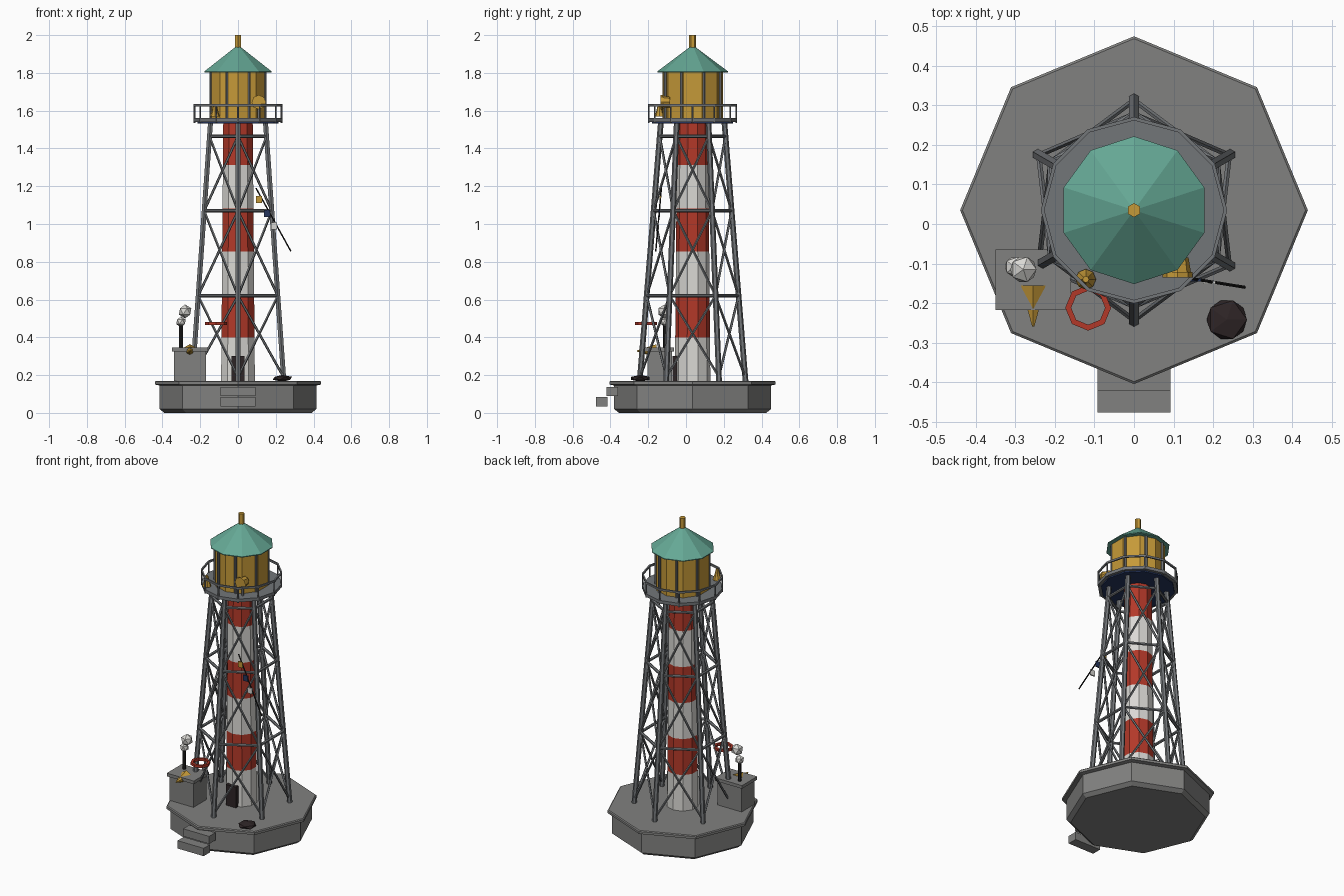
import bpy, bmesh, math
from mathutils import Vector, Matrix

if "Cube" in bpy.data.objects:
    bpy.data.objects.remove(bpy.data.objects["Cube"])

CY = 0.035  # tower axis in y


def mat(name, r, g, b):
    m = bpy.data.materials.new(name)
    m.diffuse_color = (r, g, b, 1)
    m.use_nodes = True
    m.node_tree.nodes["Principled BSDF"].inputs["Base Color"].default_value = m.diffuse_color
    return m


STONE = mat("stone_grey", 0.22, 0.22, 0.215)
STEEL = mat("steel_grey", 0.17, 0.18, 0.19)
RED = mat("signal_red", 0.45, 0.04, 0.022)
WHITE = mat("off_white", 0.70, 0.69, 0.66)
GOLD = mat("brass_gold", 0.56, 0.32, 0.04)
TEAL = mat("copper_green", 0.13, 0.39, 0.30)
BROWN = mat("dark_brown", 0.027, 0.018, 0.019)
BLACK = mat("black", 0.012, 0.012, 0.012)
NAVY = mat("navy", 0.018, 0.035, 0.11)


def finish(name, bm, *mats):
    bmesh.ops.recalc_face_normals(bm, faces=bm.faces)
    me = bpy.data.meshes.new(name)
    bm.to_mesh(me)
    bm.free()
    for m in mats:
        me.materials.append(m)
    ob = bpy.data.objects.new(name, me)
    bpy.context.collection.objects.link(ob)
    return ob


def lathe(bm, profile, n, matrix=Matrix(), closed=False, start=90):
    """Spin (radius, z) points into n flat sides; first corner at +y."""
    rings = []
    for r, z in profile:
        rings.append([bm.verts.new(matrix @ Vector((
            r * math.cos(math.radians(start + 360 * i / n)),
            r * math.sin(math.radians(start + 360 * i / n)), z))) for i in range(n)])
    pairs = list(zip(rings, rings[1:]))
    if closed:
        pairs.append((rings[-1], rings[0]))
    else:
        bm.faces.new(rings[0])
        bm.faces.new(rings[-1])
    for a, b in pairs:
        for i in range(n):
            j = (i + 1) % n
            bm.faces.new((a[i], a[j], b[j], b[i]))


def turned(name, profile, n, m, at=(0, CY, 0), closed=False, rot=Matrix(), start=90):
    bm = bmesh.new()
    lathe(bm, profile, n, Matrix.Translation(at) @ rot, closed, start)
    return finish(name, bm, m)


def beam(bm, a, b, r, n=6):
    a, b = Vector(a), Vector(b)
    q = (b - a).to_track_quat('Z', 'Y').to_matrix().to_4x4()
    lathe(bm, [(r, 0), (r, (b - a).length)], n, Matrix.Translation(a) @ q)


def box(name, x, y, z, m):
    bm = bmesh.new()
    lo, hi = Vector((x[0], y[0], z[0])), Vector((x[1], y[1], z[1]))
    bmesh.ops.create_cube(bm, size=1, matrix=Matrix.Translation((lo + hi) / 2)
                          @ Matrix.Diagonal((*(hi - lo), 1)))
    return finish(name, bm, m)


def ball(name, at, scale, m):
    bm = bmesh.new()
    bmesh.ops.create_icosphere(bm, subdivisions=1, radius=1,
                               matrix=Matrix.Translation(at) @ Matrix.Diagonal((*scale, 1)))
    return finish(name, bm, m)


def polar(r, deg, z):
    t = math.radians(deg)
    return Vector((r * math.cos(t), CY + r * math.sin(t), z))


# octagonal base and steps
turned("base", [(0.39, 0), (0.415, 0.02), (0.415, 0.145), (0.44, 0.15), (0.44, 0.165),
                (0.434, 0.17)], 8, STONE)
box("lower_step", (-0.092, 0.092), (-0.477, -0.415), (0.033, 0.083), STONE)
box("upper_step", (-0.092, 0.092), (-0.422, -0.36), (0.09, 0.138), STONE)

# striped column: bands alternate by height
Z0, Z1, BANDS = 0.17, 1.54, 6
bm = bmesh.new()
lathe(bm, [(0.094 - 0.012 * i / BANDS, Z0 + (Z1 - Z0) * i / BANDS)
           for i in range(BANDS + 1)], 10, Matrix.Translation((0, CY, 0)))
for f in bm.faces:
    band = int((f.calc_center_median().z - Z0) / (Z1 - Z0) * BANDS)
    f.material_index = band % 2
finish("striped_column", bm, WHITE, RED)
box("door", (-0.035, 0.035), (-0.072, -0.03), (0.17, 0.302), BROWN)


# lattice of six legs, rings and cross braces
def leg_point(k, z):
    return polar(0.28 - 0.112 * (z - 0.17) / 1.37, 90 + 60 * k, z)


legs, rings, braces = bmesh.new(), bmesh.new(), bmesh.new()
levels = [0.19, 0.62, 1.07, 1.465]
for k in range(6):
    beam(legs, leg_point(k, 0.165), leg_point(k, 1.54), 0.015)
    for z in levels[1:]:
        beam(rings, leg_point(k, z), leg_point(k + 1, z), 0.009)
    for lo, hi in zip(levels, levels[1:]):
        beam(braces, leg_point(k, lo), leg_point(k + 1, hi), 0.007, 5)
        beam(braces, leg_point(k + 1, lo), leg_point(k, hi), 0.007, 5)
finish("tower_legs", legs, STEEL)
finish("tower_rings", rings, STEEL)
finish("cross_braces", braces, STEEL)

# gallery deck and railing
turned("gallery_deck", [(0.235, 1.54), (0.235, 1.56)], 12, STEEL)
turned("deck_underside", [(0.215, 1.532), (0.215, 1.54)], 12, NAVY)
turned("handrail", [(0.227, 1.622), (0.236, 1.622), (0.236, 1.634), (0.227, 1.634)],
       12, STEEL, closed=True)
bm = bmesh.new()
for i in range(12):
    beam(bm, polar(0.231, 30 * i, 1.535), polar(0.231, 30 * i, 1.63), 0.005, 5)
finish("railing_posts", bm, STEEL)

# lantern room, glazing bars, roof and finial
turned("lantern_room", [(0.16, 1.56), (0.16, 1.81)], 10, GOLD)
bm = bmesh.new()
for i in range(8):
    a = 22.5 + 45 * i
    beam(bm, polar(0.157, a, 1.56), polar(0.157, a, 1.81), 0.008)
finish("glazing_bars", bm, STEEL)
turned("roof", [(0.187, 1.803), (0.187, 1.808), (0.004, 1.945)], 10, TEAL)
turned("finial", [(0.018, 1.93), (0.018, 2.0)], 6, GOLD)

# bell and searchlight on the gallery
turned("bell", [(0.026, 1.57), (0.018, 1.595), (0.008, 1.635)], 8, GOLD, (-0.122, -0.14, 0))
FRONT = Matrix.Rotation(math.radians(90), 4, 'X')  # local z -> -y
turned("searchlight", [(0.028, -0.025), (0.034, 0.012), (0.038, 0.012), (0.038, 0.025)], 8, GOLD,
       (0.11, -0.11, 1.645), rot=FRONT)
turned("searchlight_stand", [(0.008, 1.56), (0.008, 1.63)], 6, STEEL, (0.11, -0.11, 0))

# engine hut with chimney, smoke and fog horn
box("hut", (-0.34, -0.17), (-0.205, -0.075), (0.165, 0.325), STONE)
box("hut_roof", (-0.35, -0.16), (-0.217, -0.064), (0.325, 0.345), STONE)
turned("chimney", [(0.011, 0.34), (0.011, 0.47)], 6, BLACK, (-0.302, -0.11, 0))
ball("small_smoke_puff", (-0.302, -0.108, 0.482), (0.028,) * 3, WHITE)
ball("large_smoke_puff", (-0.28, -0.115, 0.537), (0.037,) * 3, WHITE)
turned("fog_horn", [(0.036, 0), (0.003, 0.105)], 6, GOLD, (-0.255, -0.155, 0.328), rot=FRONT)

# life ring
turned("life_ring", [(0.043, 0.464), (0.058, 0.464), (0.058, 0.48), (0.043, 0.48)], 8, RED,
       (-0.116, -0.212, 0), closed=True)

# rock on the base
ball("rock", (0.235, -0.242, 0.183), (0.057, 0.057, 0.018), BROWN)

# signal line with three flags
A, B = Vector((0.095, -0.13, 1.19)), Vector((0.28, -0.16, 0.855))
bm = bmesh.new()
beam(bm, A, B, 0.004, 5)
finish("signal_line", bm, BLACK)
for name, t, m in (("gold_flag", 0.18, GOLD), ("navy_flag", 0.40, NAVY), ("white_flag", 0.60, WHITE)):
    p = A.lerp(B, t)
    box(name, (p.x - 0.032, p.x), (p.y - 0.004, p.y + 0.004), (p.z - 0.018, p.z + 0.018), m)
